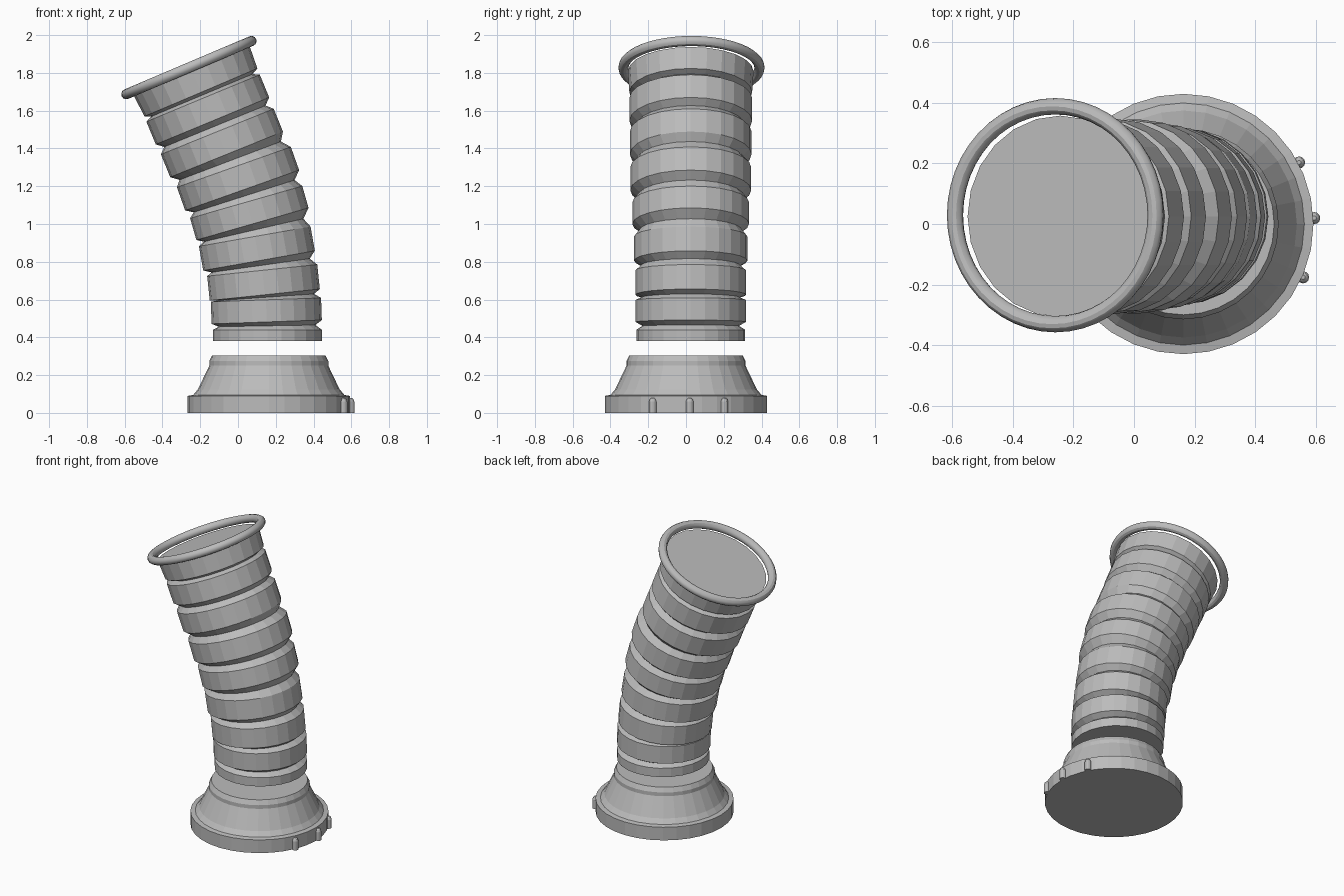
import bpy, bmesh
from math import radians, sin, cos, pi
from mathutils import Vector, Matrix

if "Cube" in bpy.data.objects:
    bpy.data.objects.remove(bpy.data.objects["Cube"])

grey = bpy.data.materials.new("plain grey")
grey.use_nodes = True
tone = (0.5, 0.5, 0.5, 1)
grey.diffuse_color = tone
grey.node_tree.nodes["Principled BSDF"].inputs["Base Color"].default_value = tone


def loft(name, rings, sides):
    """Skin a stack of circles given as (centre, tilt towards -x, radius), capped at both ends."""
    bm = bmesh.new()
    loops = []
    for centre, tilt, radius in rings:
        place = Matrix.Translation(centre) @ Matrix.Rotation(-tilt, 4, 'Y')
        loops.append([bm.verts.new(place @ Vector((radius * cos(a), radius * sin(a), 0)))
                      for a in (2 * pi * i / sides for i in range(sides))])
    for low, high in zip(loops, loops[1:]):
        for i in range(sides):
            j = (i + 1) % sides
            bm.faces.new((low[i], low[j], high[j], high[i]))
    bm.faces.new(reversed(loops[0]))
    bm.faces.new(loops[-1])
    mesh = bpy.data.meshes.new(name)
    bm.to_mesh(mesh)
    bm.free()
    mesh.materials.append(grey)
    obj = bpy.data.objects.new(name, mesh)
    bpy.context.collection.objects.link(obj)
    return obj


# Flared base
base_x = 0.163
base_profile = [(0.43, 0), (0.43, 0.09), (0.4, 0.095), (0.375, 0.125),
                (0.315, 0.25), (0.315, 0.275), (0.3, 0.305)]
loft("base", [(Vector((base_x, 0, z)), 0, r) for r, z in base_profile], 32)

# Small rounded knobs on the rim of the base
knob_profile = [(0.02, 0), (0.02, 0.06), (0.015, 0.073), (0.007, 0.08)]
for label, angle in (("front", -24), ("middle", 2.6), ("back", 28)):
    a = radians(angle)
    spot = Vector((base_x + 0.433 * cos(a), 0.433 * sin(a), 0))
    loft("knob_" + label, [(spot + Vector((0, 0, z)), 0, r) for r, z in knob_profile], 12)

# Bent corrugated tube: x, z, tilt in degrees, radius, height of each band
tube_y = 0.025
bands = [(0.156, 0.41, 0, 0.288, 0.06), (0.15, 0.54, 2, 0.292, 0.117),
         (0.135, 0.69, 6, 0.293, 0.13), (0.1, 0.87, 10, 0.3, 0.13),
         (0.06, 1.058, 16, 0.309, 0.12), (0, 1.24, 19.5, 0.32, 0.13),
         (-0.085, 1.429, 22, 0.322, 0.13), (-0.16, 1.606, 22.5, 0.325, 0.13),
         (-0.22, 1.752, 23, 0.325, 0.12)]
rings = []
for x, z, degrees, radius, height in bands:
    tilt = radians(degrees)
    centre = Vector((x, tube_y, z))
    half = Vector((-sin(tilt), 0, cos(tilt))) * height / 2
    if rings:
        # Groove between this band and the one below
        below, below_tilt, below_radius = rings[-1]
        rings.append(((below + centre - half) / 2, (below_tilt + tilt) / 2,
                      (below_radius + radius) / 2 - 0.034))
    rings += [(centre - half, tilt, radius), (centre + half, tilt, radius)]
# Slightly flared mouth
last, tilt, radius = rings[-1]
rings[-1] = (last, tilt, 0.333)
loft("tube", rings, 24)

# Rolled lip around the mouth
bpy.ops.mesh.primitive_torus_add(major_segments=48, minor_segments=12,
                                 major_radius=0.36, minor_radius=0.027,
                                 location=(-0.26, tube_y + 0.004, 1.828),
                                 rotation=(0, -tilt, 0))
lip = bpy.context.object
lip.name = "lip"
lip.data.materials.append(grey)
bpy.ops.object.shade_smooth_by_angle()
